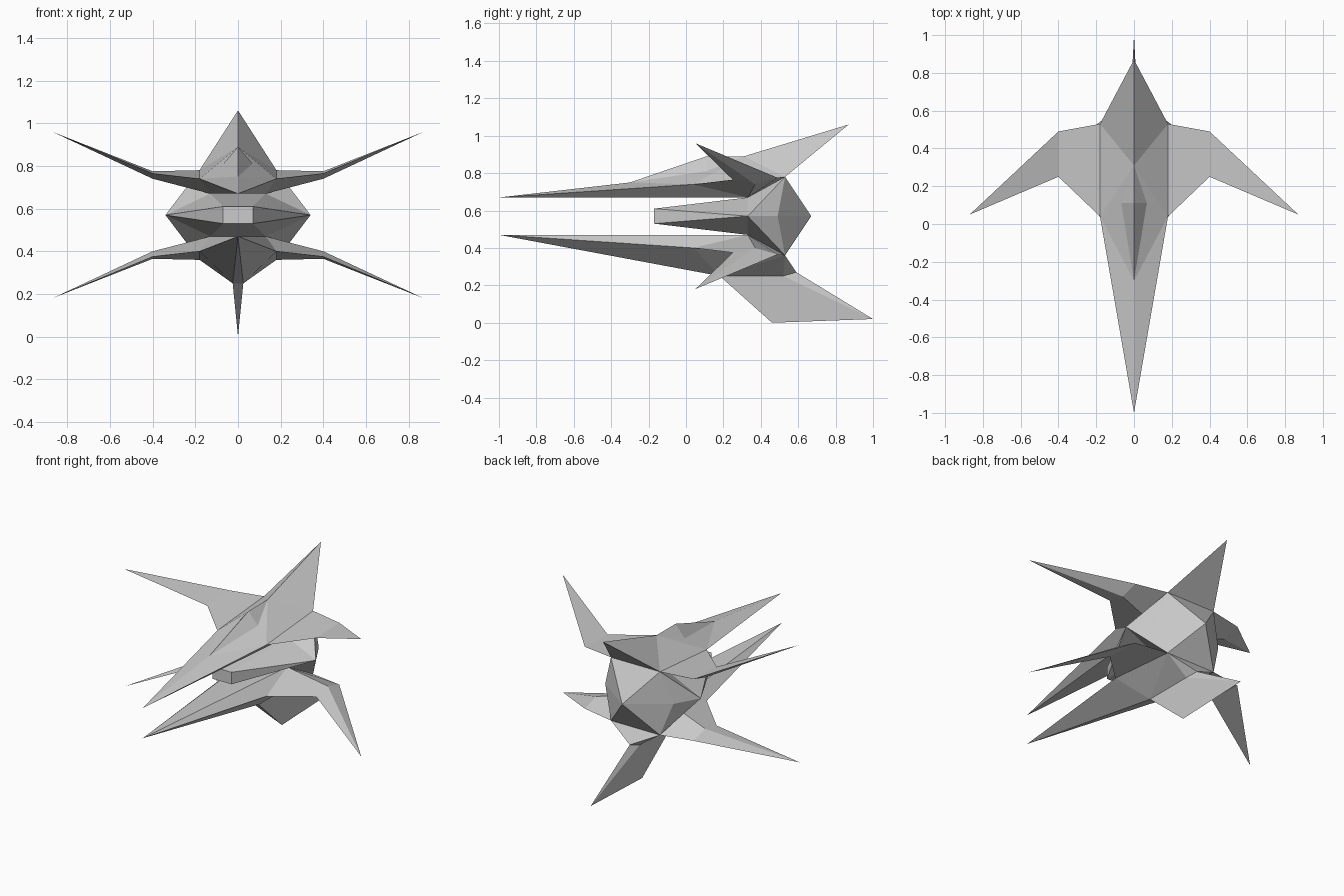
import bpy, bmesh

if "Cube" in bpy.data.objects:
    bpy.data.objects.remove(bpy.data.objects["Cube"])

MID = 0.57  # height of the plane the upper and lower wings mirror across


def finish(bm, name):
    bmesh.ops.remove_doubles(bm, verts=bm.verts[:], dist=0.0005)
    bmesh.ops.recalc_face_normals(bm, faces=bm.faces[:])
    me = bpy.data.meshes.new(name)
    bm.to_mesh(me)
    bm.free()
    ob = bpy.data.objects.new(name, me)
    bpy.context.collection.objects.link(ob)
    return ob


def both(pts):
    """Points plus their copies on the other side of x = 0."""
    return list(dict.fromkeys(pts + [(-x if x else 0, y, z) for x, y, z in pts]))


def hull(name, pts):
    """Convex faceted solid around mirrored points."""
    bm = bmesh.new()
    vs = [bm.verts.new(p) for p in both(pts)]
    res = bmesh.ops.convex_hull(bm, input=vs)
    loose = [v for v in bm.verts if not v.link_faces]
    bmesh.ops.delete(bm, geom=loose, context='VERTS')
    return finish(bm, name)


def panels(name, faces, sides=(1, -1)):
    """Faceted shell from half-model faces, repeated on each side."""
    bm = bmesh.new()
    for s in sides:
        for f in faces:
            bm.faces.new([bm.verts.new((s * x, y, z)) for x, y, z in f])
    return finish(bm, name)


def flip(p):
    return (p[0], p[1], 2 * MID - p[2])


# Shared corner points (right side, upper half)
nose = (0, -1, 0.67)
front = (0.18, 0.04, 0.74)
rear = (0.18, 0.53, 0.78)
keel = (0.13, 0.33, 0.67)
ridge_a, ridge_b = (0, -0.30, 0.75), (0, 0.31, 0.89)
tail = (0, 0.87, 1.06)
keel_mid, rear_mid = (0, 0.33, 0.67), (0, 0.53, 0.78)

# Upper hull with raised tail
panels("upper_hull", [
    (nose, front, ridge_a), (ridge_a, front, ridge_b), (front, rear, ridge_b),
    (ridge_b, rear, tail), (rear, rear_mid, tail),
    (nose, keel, front), (nose, keel_mid, keel),
])

# Canopy on the ridge
hull("canopy", [ridge_a, (0, 0.11, 0.89), (0.09, 0.11, 0.785), ridge_b])

# Four swept wings
lead, trail = (0.40, 0.25, 0.765), (0.40, 0.49, 0.775)
under, tip = (0.40, 0.37, 0.74), (0.87, 0.05, 0.96)
wing = [(front, lead, trail, rear), (lead, tip, trail), (front, keel, under, lead),
        (keel, rear, trail, under), (lead, under, tip), (under, trail, tip)]
for level, fn in (("upper", lambda p: p), ("lower", flip)):
    for side, s in (("right", 1), ("left", -1)):
        panels(f"{level}_{side}_wing", [[fn(p) for p in f] for f in wing], (s,))

# Lower hull with belly
belly = [(0.025, 0.18, 0.25), (0.025, 0.52, 0.25), (0, 0.59, 0.27)]
hull("lower_hull", [flip(nose), flip(front), flip(rear), flip(keel)] + belly)

# Ventral fin
hull("belly_fin", belly + [(0, 0.46, 0), (0, 1, 0.02)])

# Central engine body joining both hulls
edge = (0.34, 0.33, MID)
hull("rear_body", [keel, flip(keel), edge, rear, flip(rear),
                   (0.25, 0.49, MID), (0, 0.67, MID)])

# Front pod between the hulls
hull("front_pod", [(0.07, -0.17, 0.61), (0.07, -0.17, 0.53),
                   keel, flip(keel), edge])
